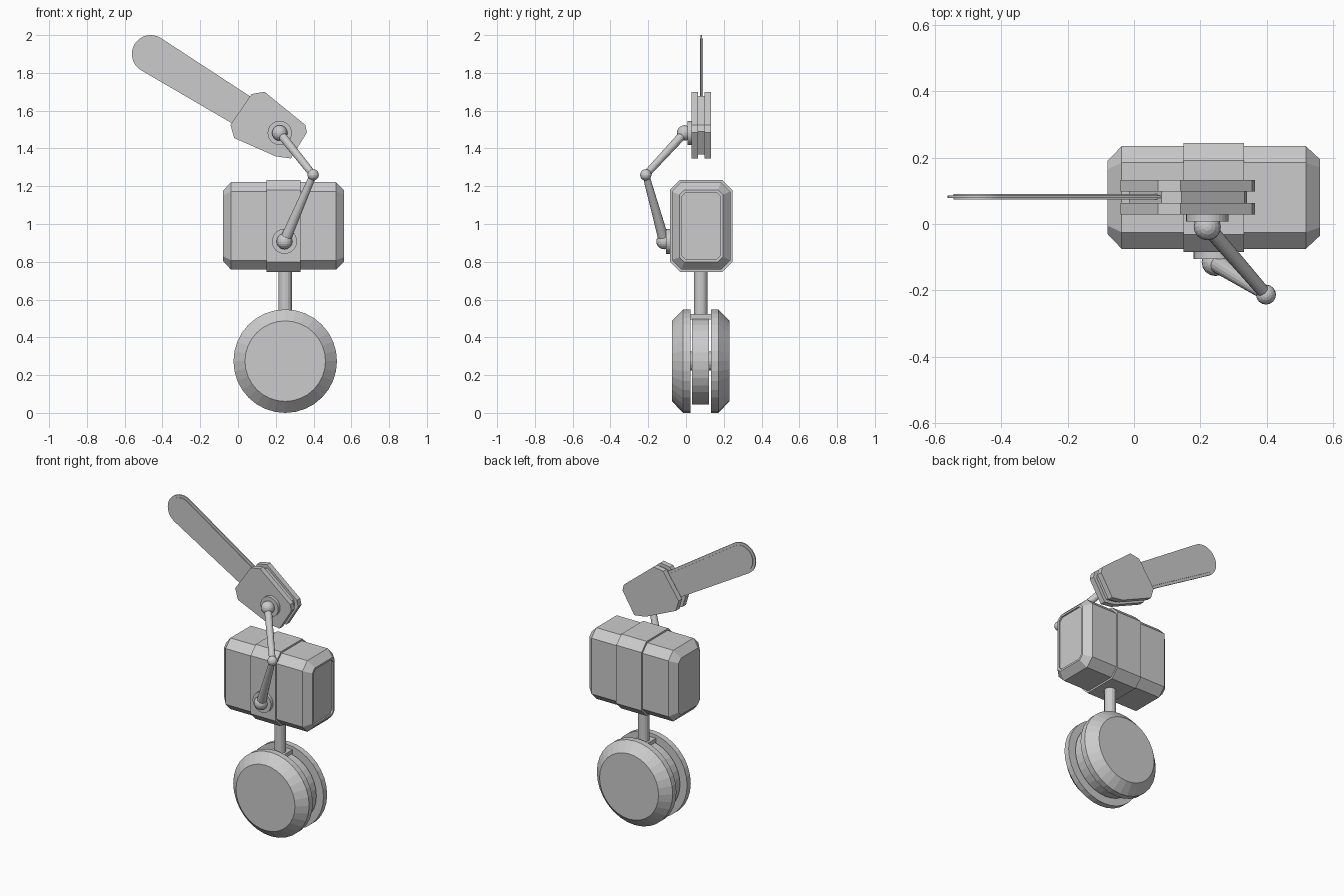
import bpy, bmesh, math
from mathutils import Vector

if "Cube" in bpy.data.objects:
    bpy.data.objects.remove(bpy.data.objects["Cube"])

grey = bpy.data.materials.new("plain grey")
grey.diffuse_color = (0.6, 0.6, 0.6, 1)
grey.use_nodes = True
grey.node_tree.nodes["Principled BSDF"].inputs["Base Color"].default_value = grey.diffuse_color
YC = 0.078  # shared centre plane of wheel, body and saw


def loft(name, rings):
    """Skin a list of equal-length point rings and cap both ends."""
    bm = bmesh.new()
    vs = [[bm.verts.new(p) for p in ring] for ring in rings]
    n = len(vs[0])
    for a, b in zip(vs, vs[1:]):
        for i in range(n):
            j = (i + 1) % n
            bm.faces.new((a[i], a[j], b[j], b[i]))
    bm.faces.new(vs[0])
    bm.faces.new(vs[-1])
    bmesh.ops.recalc_face_normals(bm, faces=bm.faces)
    me = bpy.data.meshes.new(name)
    bm.to_mesh(me)
    bm.free()
    me.materials.append(grey)
    ob = bpy.data.objects.new(name, me)
    bpy.context.collection.objects.link(ob)
    return ob


def lathe(name, x, z, prof, n=32):
    """Turned part about an axis along y; prof holds (y, radius)."""
    return loft(name, [[(x + r * math.cos(math.tau * i / n), y, z + r * math.sin(math.tau * i / n))
                        for i in range(n)] for y, r in prof])


def rod(name, a, b, r1, r2, n=16):
    a, b = Vector(a), Vector(b)
    q = (b - a).to_track_quat('Z', 'Y')
    return loft(name, [[c + q @ Vector((r * math.cos(math.tau * i / n), r * math.sin(math.tau * i / n), 0))
                        for i in range(n)] for c, r in ((a, r1), (b, r2))])


def ball(name, c, r):
    bpy.ops.mesh.primitive_uv_sphere_add(segments=16, ring_count=10, radius=r, location=c)
    ob = bpy.context.object
    ob.name = name
    ob.data.materials.append(grey)


def plate(name, pts, y0, y1):
    return loft(name, [[(x, y, z) for x, z in pts] for y in (y0, y1)])


def octagon(x, hy, hz, c, zc=0.99, yc=0.08):
    pts = [(hy, hz - c), (hy - c, hz), (c - hy, hz), (-hy, hz - c),
           (-hy, c - hz), (c - hy, -hz), (hy - c, -hz), (hy, c - hz)]
    return [(x, yc + y, zc + z) for y, z in pts]


# Wheel: two bevelled outer discs around a smaller core
WX, WZ = 0.25, 0.274
for s, label in ((-1, "front"), (1, "back")):
    lathe("wheel_disc_" + label, WX, WZ,
          [(YC + s * 0.055, 0.274), (YC + s * 0.093, 0.274), (YC + s * 0.152, 0.213)])
lathe("wheel_core", WX, WZ, [(YC - 0.045, 0.23), (YC + 0.045, 0.23)])
lathe("wheel_axle", WX, WZ, [(YC - 0.06, 0.05), (YC + 0.06, 0.05)], 16)

# Stem and its foot block
rod("stem", (WX, YC, 0.49), (WX, YC, 0.78), 0.035, 0.035)
plate("stem_foot", [(0.2, 0.495), (0.3, 0.495), (0.3, 0.523), (0.2, 0.523)], YC - 0.056, YC + 0.056)

# Body: chamfered box with a recessed right end panel, and a raised band
loft("body", [octagon(-0.08, 0.11, 0.185, 0.025), octagon(-0.037, 0.155, 0.232, 0.05),
              octagon(0.518, 0.155, 0.232, 0.05), octagon(0.561, 0.115, 0.19, 0.025),
              octagon(0.561, 0.103, 0.178, 0.022), octagon(0.551, 0.103, 0.178, 0.022)])
loft("body_band", [octagon(x, 0.165, 0.243, 0.053) for x in (0.15, 0.332)])

# Jointed arm with shoulder and wrist mounts
shoulder, elbow, wrist = (0.246, -0.115, 0.908), (0.398, -0.213, 1.26), (0.221, -0.008, 1.482)
lathe("shoulder_mount", shoulder[0], shoulder[2], [(-0.106, 0.066), (-0.08, 0.066)])
lathe("wrist_mount", wrist[0], wrist[2], [(0.007, 0.064), (0.04, 0.064)])
ball("shoulder_joint", shoulder, 0.042)
ball("elbow_joint", elbow, 0.03)
ball("wrist_joint", wrist, 0.041)
rod("lower_arm", shoulder, elbow, 0.029, 0.018)
rod("upper_arm", elbow, wrist, 0.019, 0.023)

# Saw housing: two outer plates and a smaller middle layer
outline = [(-0.04, 1.525), (0.072, 1.688), (0.14, 1.70), (0.356, 1.525),
           (0.365, 1.485), (0.28, 1.347), (0.2, 1.358), (-0.02, 1.455)]
plate("housing_front", outline, 0.028, 0.063)
plate("housing_back", outline, 0.098, 0.133)
plate("housing_middle", [(0.165 + (x - 0.165) * 0.88, 1.524 + (z - 1.524) * 0.88) for x, z in outline],
      0.063, 0.098)


# Saw blade: round-nosed thin chain plate around a slightly thicker guide bar
def blade(name, inset, half):
    tip, root = Vector((-0.462, 1.9)), Vector((0.08, 1.565))
    d = (tip - root).normalized()
    s = Vector((-d.y, d.x))
    r, w = 0.1 - inset, 0.084 - inset
    pts = [root - s * w]
    for i in range(17):
        t = math.pi * i / 16
        pts.append(tip - s * r * math.cos(t) + d * r * math.sin(t))
    pts.append(root + s * w)
    plate(name, pts, 0.082 - half, 0.082 + half)


blade("saw_chain", 0, 0.004)
blade("saw_guide_bar", 0.017, 0.008)
